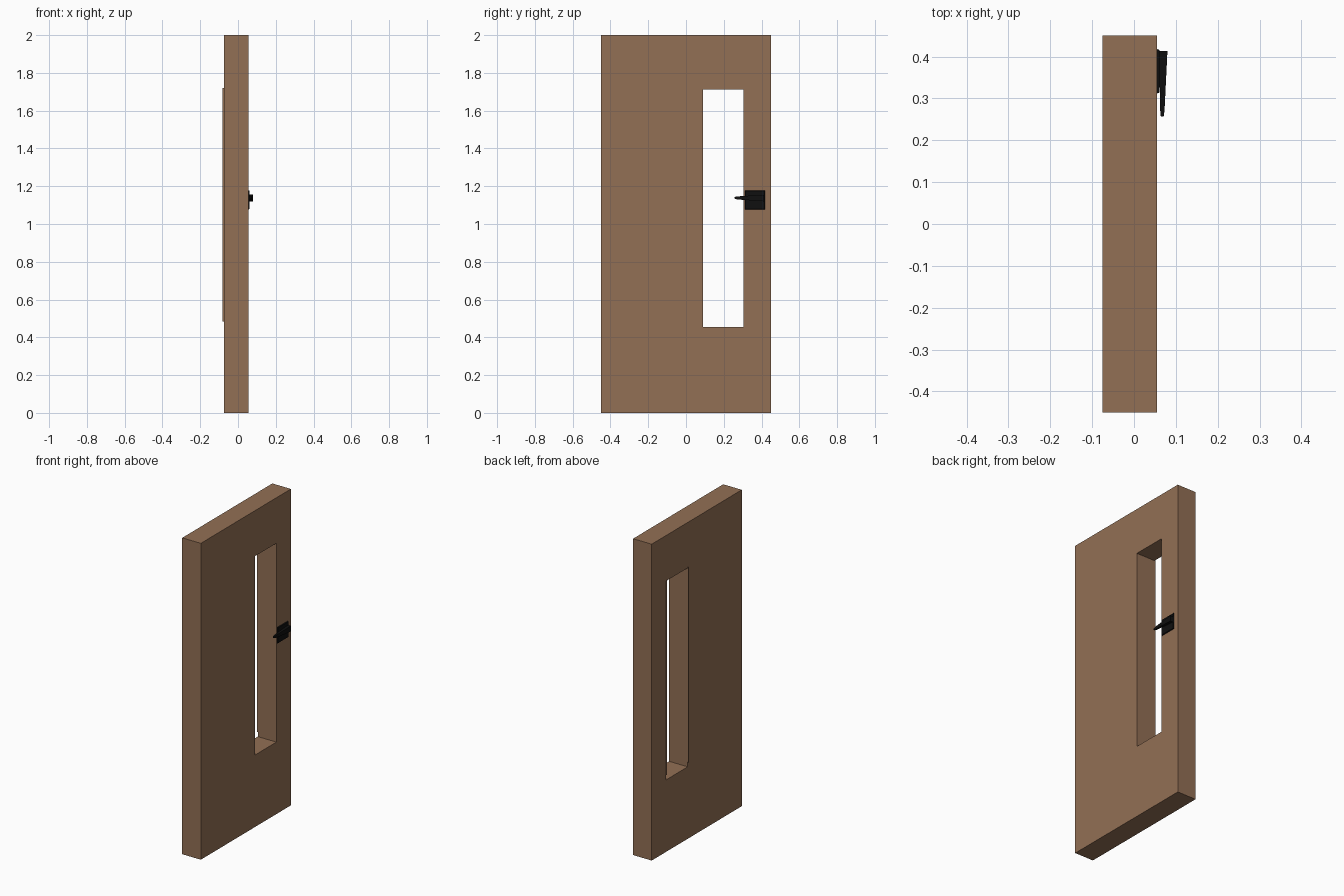
import bpy, bmesh

if "Cube" in bpy.data.objects:
    bpy.data.objects.remove(bpy.data.objects["Cube"])


def material(name, rgb):
    m = bpy.data.materials.new(name)
    m.diffuse_color = (*rgb, 1)
    m.use_nodes = True
    m.node_tree.nodes["Principled BSDF"].inputs["Base Color"].default_value = m.diffuse_color
    return m


wood = material("wood", (0.29, 0.16, 0.09))
black = material("black_metal", (0.005, 0.005, 0.005))


def finish(name, bm, mat):
    bmesh.ops.recalc_face_normals(bm, faces=bm.faces)
    me = bpy.data.meshes.new(name)
    bm.to_mesh(me)
    bm.free()
    me.materials.append(mat)
    ob = bpy.data.objects.new(name, me)
    bpy.context.collection.objects.link(ob)
    return ob


def rect_yz(bm, x, y0, y1, z0, z1):
    return [bm.verts.new((x, y, z)) for y, z in
            ((y0, z0), (y1, z0), (y1, z1), (y0, z1))]


def rect_xz(bm, y, x0, x1, z0, z1):
    return [bm.verts.new((x, y, z)) for x, z in
            ((x0, z0), (x1, z0), (x1, z1), (x0, z1))]


def bridge(bm, a, b):
    for i in range(4):
        j = (i + 1) % 4
        bm.faces.new((a[i], a[j], b[j], b[i]))


def loft(bm, rings):
    for a, b in zip(rings, rings[1:]):
        bridge(bm, a, b)
    bm.faces.new(rings[0])
    bm.faces.new(rings[-1])


# Door slab with a tall window opening
X0, X1 = -0.075, 0.055
OUTER = (-0.45, 0.45, 0.0, 2.0)
HOLE = (0.09, 0.305, 0.455, 1.712)
bm = bmesh.new()
loops = [rect_yz(bm, X0, *OUTER), rect_yz(bm, X1, *OUTER),
         rect_yz(bm, X1, *HOLE), rect_yz(bm, X0, *HOLE)]
for k in range(4):
    bridge(bm, loops[k], loops[(k + 1) % 4])
finish("door_slab", bm, wood)

# Thin lining sheets on the two sides of the opening
for side, y in (("left", HOLE[0] + 0.001), ("right", HOLE[1] - 0.001)):
    bm = bmesh.new()
    bm.faces.new(rect_xz(bm, y, -0.081, 0.027, 0.485, 1.72))
    finish("window_lining_" + side, bm, wood)

# Handle back plate
bm = bmesh.new()
loft(bm, [rect_yz(bm, X1, 0.312, 0.418, 1.077, 1.178),
          rect_yz(bm, 0.061, 0.314, 0.416, 1.079, 1.176)])
finish("handle_plate", bm, black)

# Tapered lever
bm = bmesh.new()
loft(bm, [rect_xz(bm, 0.414, 0.060, 0.080, 1.120, 1.155),
          rect_xz(bm, 0.272, 0.0625, 0.073, 1.130, 1.146),
          rect_xz(bm, 0.257, 0.064, 0.071, 1.134, 1.143)])
finish("handle_lever", bm, black)
